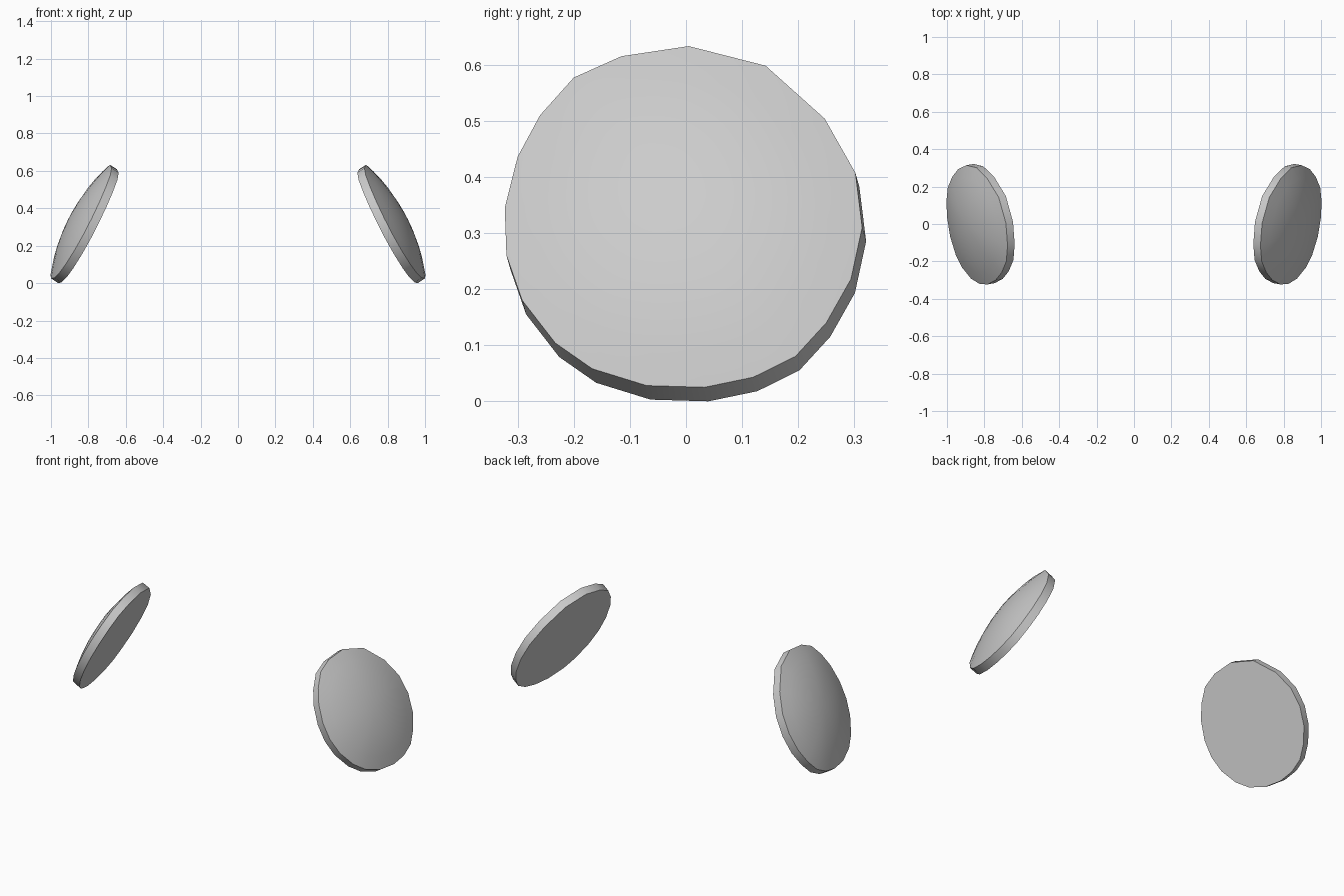
import bpy, bmesh
from mathutils import Vector

if "Cube" in bpy.data.objects:
    bpy.data.objects.remove(bpy.data.objects["Cube"])

# Outer rim outline of one lens as (y, z), seen from the side
OUTLINE = [(0.005, 0.633), (0.142, 0.598), (0.247, 0.504), (0.302, 0.407),
           (0.314, 0.31), (0.294, 0.218), (0.25, 0.14), (0.195, 0.08),
           (0.12, 0.043), (0.033, 0.025), (-0.07, 0.028), (-0.167, 0.058),
           (-0.233, 0.104), (-0.292, 0.18), (-0.32, 0.26), (-0.323, 0.345),
           (-0.3, 0.436), (-0.26, 0.51), (-0.2, 0.577), (-0.115, 0.615)]
NORMAL = Vector((1, -0.15, 0.51)).normalized()
BACK = Vector((-0.038, 0.007, -0.025))   # rim thickness
DOME = 0.06

def on_plane(y, z):
    return Vector((1.007 + 0.15 * y - 0.51 * z, y, z))

def build_lens(name, side):
    bm = bmesh.new()
    rim = [on_plane(y, z) for y, z in OUTLINE]
    mid = on_plane(0, 0.325)

    def ring(points):
        return [bm.verts.new((p.x * side, p.y, p.z)) for p in points]

    # flat inner face, rim band, then shrinking rings of the dome
    rings = [ring([p + BACK for p in rim])]
    for s in (1, 0.8, 0.6, 0.4, 0.2):
        rings.append(ring([mid + (p - mid) * s + NORMAL * DOME * (1 - s * s)
                           for p in rim]))
    tip = ring([mid + NORMAL * DOME])[0]
    n = len(rim)
    bm.faces.new(rings[0])
    for a, b in zip(rings, rings[1:]):
        for i in range(n):
            j = (i + 1) % n
            bm.faces.new((a[i], a[j], b[j], b[i]))
    for i in range(n):
        bm.faces.new((rings[-1][i], rings[-1][(i + 1) % n], tip))
    bmesh.ops.recalc_face_normals(bm, faces=bm.faces)
    mesh = bpy.data.meshes.new(name)
    bm.to_mesh(mesh)
    bm.free()
    obj = bpy.data.objects.new(name, mesh)
    bpy.context.collection.objects.link(obj)
    bpy.ops.object.select_all(action='DESELECT')
    obj.select_set(True)
    bpy.context.view_layer.objects.active = obj
    bpy.ops.object.shade_smooth_by_angle(angle=0.6)

# Mirrored pair of domed lenses
build_lens("right_lens", 1)
build_lens("left_lens", -1)
